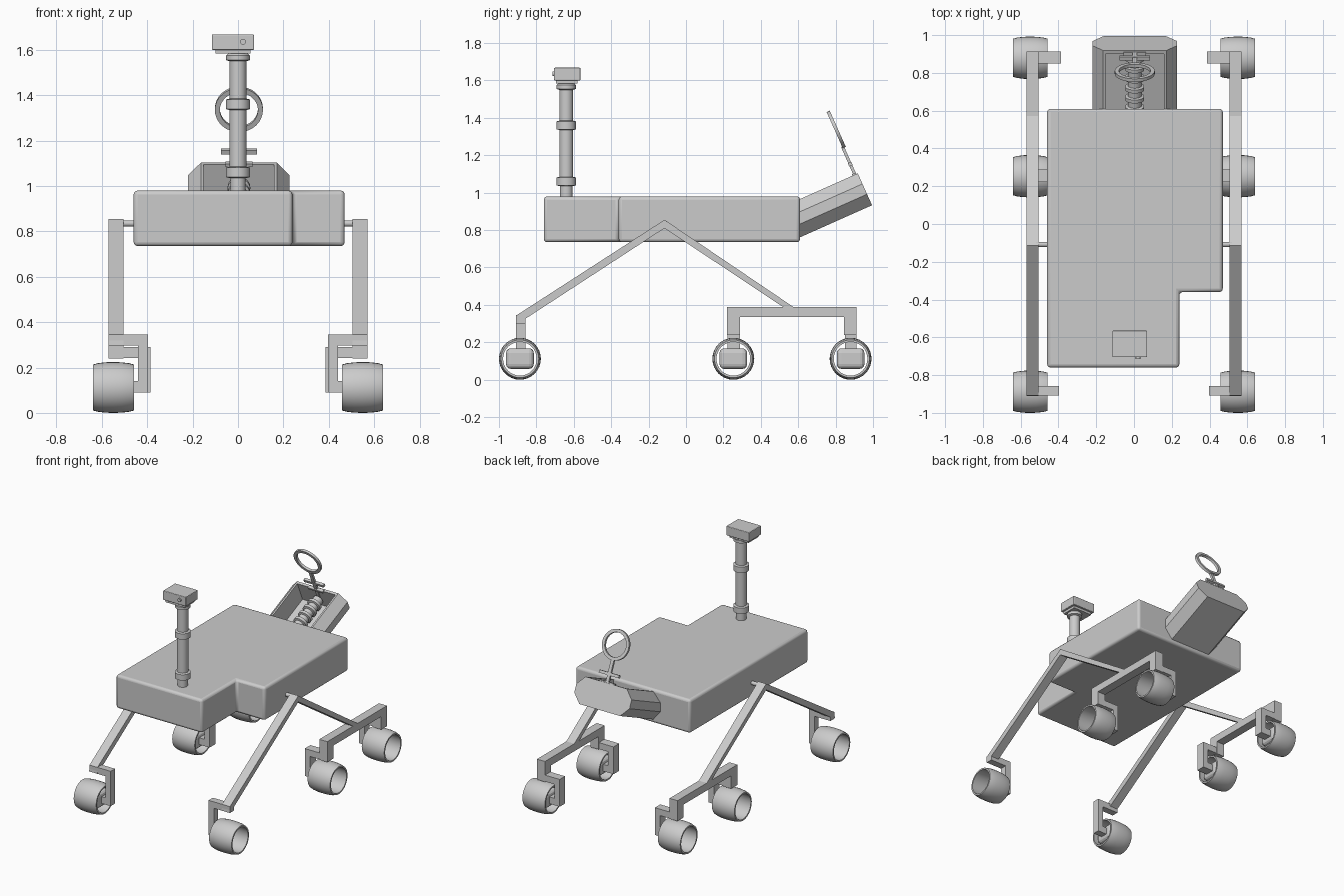
import bpy, bmesh, math
from mathutils import Matrix, Vector

if "Cube" in bpy.data.objects:
    bpy.data.objects.remove(bpy.data.objects["Cube"])


def finish(name, bm, mat=None, mirror=False, bevel=0, smooth=False):
    bmesh.ops.recalc_face_normals(bm, faces=bm.faces)
    if mat:
        bmesh.ops.transform(bm, matrix=mat, verts=bm.verts)
    me = bpy.data.meshes.new(name)
    bm.to_mesh(me)
    bm.free()
    ob = bpy.data.objects.new(name, me)
    bpy.context.collection.objects.link(ob)
    if mirror:
        ob.modifiers.new("mirror", 'MIRROR')
    if bevel:
        b = ob.modifiers.new("bevel", 'BEVEL')
        b.width, b.segments = bevel, 3
    if smooth:
        bpy.ops.object.select_all(action='DESELECT')
        bpy.context.view_layer.objects.active = ob
        ob.select_set(True)
        bpy.ops.object.shade_smooth_by_angle(angle=math.radians(35))
    return ob


def prism(name, pts, axis, lo, hi, **kw):
    """Extrude a profile along x (pts = y,z), y (pts = x,z) or z (pts = x,y)."""
    i = 'xyz'.index(axis)

    def put(p):
        c = list(p)
        c.insert(i, lo)
        return c
    bm = bmesh.new()
    f = bm.faces.new([bm.verts.new(put(p)) for p in pts])
    ext = bmesh.ops.extrude_face_region(bm, geom=[f])
    d = Vector((0, 0, 0))
    d[i] = hi - lo
    bmesh.ops.translate(bm, vec=d, verts=[v for v in ext['geom'] if isinstance(v, bmesh.types.BMVert)])
    return finish(name, bm, **kw)


def box(name, x, y, z, **kw):
    return prism(name, [(x[0], y[0]), (x[1], y[0]), (x[1], y[1]), (x[0], y[1])], 'z', *z, **kw)


def lathe(name, pts, mat, closed=False, n=32, **kw):
    """Revolve (radius, height) points about z, then place with mat."""
    bm = bmesh.new()
    rings = [[bm.verts.new((r * math.cos(2 * math.pi * k / n), r * math.sin(2 * math.pi * k / n), h))
              for k in range(n)] for r, h in pts]
    pairs = list(zip(rings, rings[1:])) + ([(rings[-1], rings[0])] if closed else [])
    for a, b in pairs:
        for k in range(n):
            m = (k + 1) % n
            bm.faces.new((a[k], a[m], b[m], b[k]))
    if not closed:
        bm.faces.new(rings[0])
        bm.faces.new(rings[-1])
    return finish(name, bm, mat=mat, smooth=True, **kw)


# L-shaped body
prism("body", [(-.46, -.76), (.24, -.76), (.24, -.36), (.47, -.36), (.47, .61), (-.46, .61)],
      'z', .735, .98, bevel=.018, smooth=True)

# Mast with collars
mast = [(.034, .97), (.034, 1.04)]
for z in (1.06, 1.36):
    mast += [(.037, z - .025), (.053, z - .021), (.053, z + .021), (.037, z + .025)]
mast += [(.037, 1.55), (.052, 1.555), (.052, 1.575), (.037, 1.59)]
lathe("mast", mast, Matrix.Translation((0, -.64, 0)))

# Camera head
box("camera_base", (-.1, .055), (-.695, -.58), (1.583, 1.602))
box("camera_head", (-.115, .07), (-.705, -.565), (1.6, 1.668), bevel=.004)
lathe("camera_lens", [(.013, 0), (.013, .02)],
      Matrix.Translation((.022, -.695, 1.636)) @ Matrix.Rotation(math.pi / 2, 4, 'X'), n=16)

# Suspension arms
prism("front_arm", [(-.115, .855), (-.905, .345), (-.91, .3), (-.86, .3), (-.86, .325), (-.115, .81)],
      'x', .505, .57, mirror=True)
prism("rear_arm", [(-.115, .855), (-.115, .81), (.525, .385), (.58, .385)], 'x', .505, .57, mirror=True)
prism("bogie", [(.22, .39), (.22, .24), (.29, .24), (.29, .335), (.845, .335), (.845, .24),
                (.912, .24), (.912, .39)], 'x', .505, .57, mirror=True)
lathe("pivot_rod", [(.014, .45), (.014, .52)],
      Matrix.Translation((0, -.108, .835)) @ Matrix.Rotation(math.pi / 2, 4, 'Y'), n=16, mirror=True)

# Wheels, hubs and C-shaped brackets
tyre = [(.101, .458), (.107, .48), (.111, .515), (.112, .55), (.111, .585), (.107, .618),
        (.101, .64), (.09, .64), (.093, .55), (.09, .458)]
for label, y, y0, y1, top, xin in (("front", -.888, -.908, -.858, .345, .397),
                                   ("middle", .253, .222, .288, .29, .386),
                                   ("rear", .88, .85, .912, .29, .386)):
    lathe(label + "_wheel", tyre, Matrix.Translation((0, y, .112)) @ Matrix.Rotation(math.pi / 2, 4, 'Y'),
          closed=True, mirror=True)
    box(label + "_hub", (.47, .53), (y - .074, y + .074), (.058, .168), mirror=True, bevel=.025)
    prism(label + "_bracket", [(.57, top), (xin, top), (xin, .09), (.48, .09), (.48, .14),
                               (xin + .043, .14), (xin + .043, top - .047), (.57, top - .047)],
          'y', y0, y1, mirror=True)

# Tilted octagonal power unit with an open top
tilt = Matrix.Translation((.004, .6, .757)) @ Matrix.Rotation(math.radians(24), 4, 'X')
unit = prism("power_unit", [(-.165, 0), (.165, 0), (.224, .065), (.224, .125), (.167, .187), (-.167, .187),
                            (-.224, .125), (-.224, .065)], 'y', 0, .432, mat=tilt)
cutter = box("power_unit_cutter", (-.155, .155), (-.1, .413), (.035, .3), mat=tilt)
cutter.hide_render = True
cutter.hide_viewport = True
cut = unit.modifiers.new("cavity", 'BOOLEAN')
cut.object, cut.operation, cut.solver = cutter, 'DIFFERENCE', 'EXACT'

# Ribbed core inside the unit
core = [(.036, 0)]
for k in range(6):
    u = .06 + k * .058
    core += [(.036, u - .014), (.05, u - .01), (.05, u + .01), (.036, u + .014)]
core.append((.036, .4))
lathe("ribbed_core", core, tilt @ Matrix.Translation((0, 0, .1)) @ Matrix.Rotation(-math.pi / 2, 4, 'X'), n=24)

# Loop antenna on a stem
box("antenna_stem", (-.012, .012), (.407, .423), (.1, .352), mat=tilt)
box("antenna_crossbar", (-.08, .08), (.405, .425), (.238, .258), mat=tilt)
box("antenna_foot", (-.06, .06), (.4, .424), (.18, .195), mat=tilt)
lathe("antenna_ring", [(.106, -.009), (.106, .009), (.084, .009), (.084, -.009)],
      tilt @ Matrix.Translation((0, .422, .448)) @ Matrix.Rotation(math.pi / 2, 4, 'X'), closed=True)
